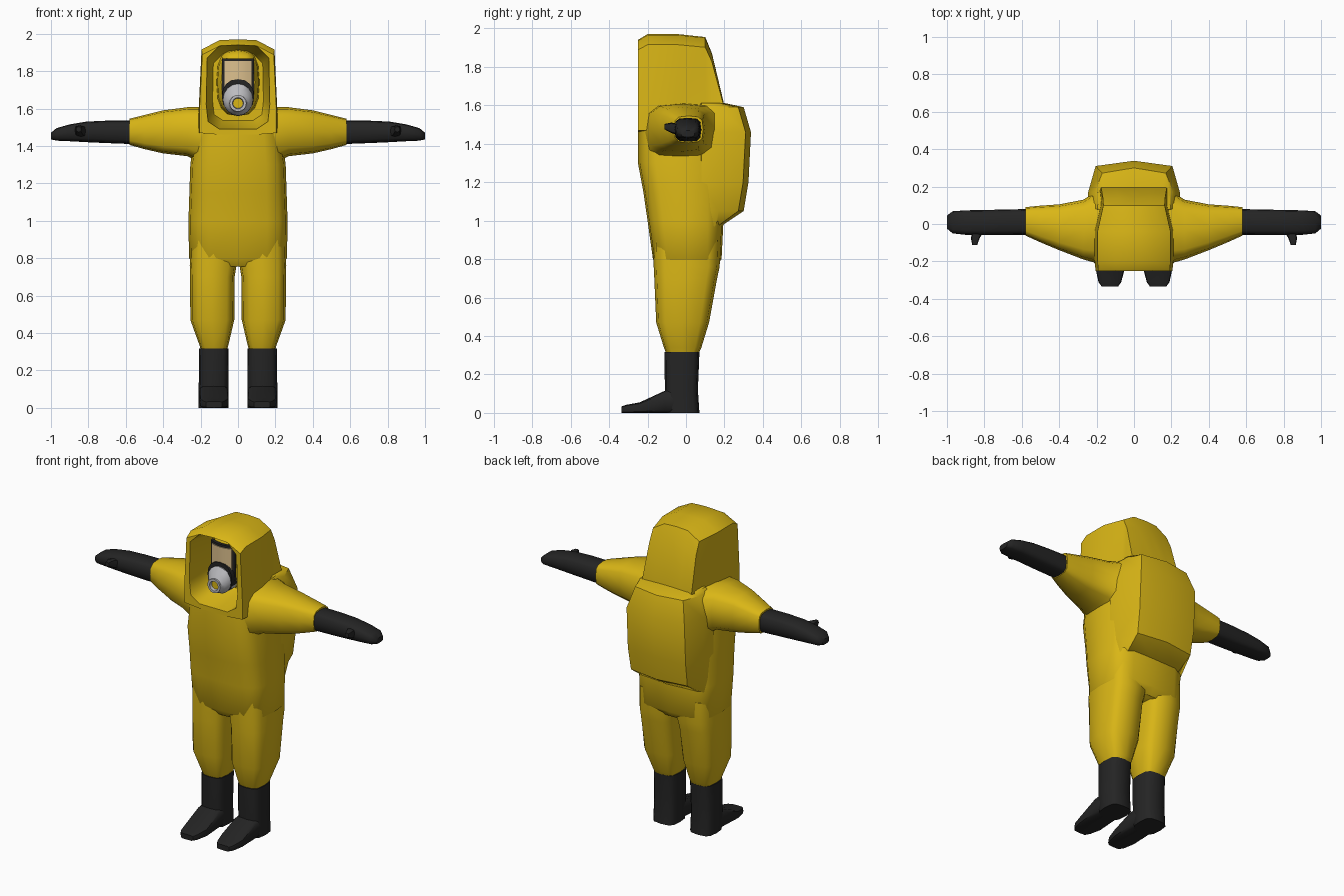
import bpy, bmesh, math


def material(name, color):
    m = bpy.data.materials.new(name)
    m.diffuse_color = (*color, 1)
    return m


YELLOW = material("suit_yellow", (0.70, 0.47, 0.008))
BLACK = material("rubber_black", (0.018, 0.018, 0.018))
GREY = material("respirator_grey", (0.50, 0.50, 0.52))
BEIGE = material("visor_beige", (0.72, 0.53, 0.27))


def ring(axis, pos, a0, a1, b0, b1, power=0.6, n=12):
    """Rounded-box outline across the given axis, between two pairs of limits."""
    pts = []
    for i in range(n):
        t = 2 * math.pi * i / n
        c, s = math.cos(t), math.sin(t)
        c = math.copysign(abs(c) ** power, c) if abs(c) > 1e-6 else 0
        s = math.copysign(abs(s) ** power, s) if abs(s) > 1e-6 else 0
        a = (a0 + a1) / 2 + c * (a1 - a0) / 2
        b = (b0 + b1) / 2 + s * (b1 - b0) / 2
        pts.append({"x": (pos, a, b), "y": (a, pos, b), "z": (a, b, pos)}[axis])
    return pts


def loft(name, rings, mat, side=1, angle=50):
    """Skin a list of outlines and cap both ends; side=-1 mirrors in x."""
    bm = bmesh.new()
    loops = [[bm.verts.new((x * side, y, z)) for x, y, z in r] for r in rings]
    for lo, hi in zip(loops, loops[1:]):
        for i in range(len(lo)):
            j = (i + 1) % len(lo)
            bm.faces.new((lo[i], lo[j], hi[j], hi[i]))
    bm.faces.new(loops[0])
    bm.faces.new(loops[-1])
    bmesh.ops.recalc_face_normals(bm, faces=bm.faces)
    me = bpy.data.meshes.new(name)
    bm.to_mesh(me)
    bm.free()
    me.materials.append(mat)
    ob = bpy.data.objects.new(name, me)
    bpy.context.collection.objects.link(ob)
    bpy.ops.object.select_all(action='DESELECT')
    ob.select_set(True)
    bpy.context.view_layer.objects.active = ob
    bpy.ops.object.shade_smooth_by_angle(angle=math.radians(angle))
    return ob


def mirrored(half):
    """Complete an x >= 0 outline, skipping points on the centre line."""
    return half + [(-x, y, z) for x, y, z in reversed(half) if x > 0]


# Torso: z, half width, front y, back y
torso = [(0.755, 0.22, -0.14, 0.15), (0.80, 0.262, -0.172, 0.185),
         (1.00, 0.265, -0.20, 0.195), (1.15, 0.26, -0.222, 0.20),
         (1.30, 0.255, -0.25, 0.20), (1.475, 0.23, -0.25, 0.20)]
loft("torso", [ring("z", z, -w, w, f, b, 0.55, 16) for z, w, f, b in torso], YELLOW)


# Hood with a recessed face opening
def hood_ring(y, top, k):
    half = [(0, 1.97), (0.1, 1.965), (0.195, 1.915), (0.21, 1.6), (0.21, 1.47), (0.1, 1.46)]
    return mirrored([(x * k, y, 1.46 + (z - 1.46) * (top - 1.46) / 0.51) for x, z in half])


def opening_ring(y, k):
    half = [(0, 1.94), (0.1, 1.935), (0.165, 1.87), (0.17, 1.62), (0.16, 1.53), (0.1, 1.49)]
    return mirrored([(x * k, y, 1.72 + (z - 1.72) * k) for x, z in half])


loft("hood", [hood_ring(0.195, 1.62, 0.9), hood_ring(0.135, 1.87, 0.85),
              hood_ring(0.10, 1.955, 0.84), hood_ring(-0.04, 1.97, 1.0),
              hood_ring(-0.20, 1.97, 1.0), hood_ring(-0.25, 1.94, 0.98),
              opening_ring(-0.25, 1.0), opening_ring(-0.10, 0.9),
              opening_ring(-0.03, 0.8)], YELLOW)

# Air pack bulge on the back: z, half width at the back, back y
pack = [(0.97, 0.19, 0.18), (1.05, 0.20, 0.30), (1.20, 0.205, 0.325),
        (1.46, 0.205, 0.338), (1.59, 0.17, 0.30), (1.612, 0.15, 0.20)]
loft("back_pack", [mirrored([(0, b, z), (w, b - 0.028 * min(1, b / 0.3), z),
                             (w + 0.04, min(b - 0.03, 0.17), z),
                             (w + 0.045, 0.08, z), (0.1, 0.06, z)])
                   for z, w, b in pack], YELLOW, angle=40)

for s, label in ((1, "left"), (-1, "right")):
    # Sleeve: x, front y, back y, bottom z, top z
    sleeve = [(0.18, -0.215, 0.19, 1.30, 1.61), (0.27, -0.19, 0.13, 1.345, 1.607),
              (0.40, -0.14, 0.105, 1.36, 1.59), (0.50, -0.098, 0.098, 1.383, 1.565),
              (0.58, -0.062, 0.09, 1.405, 1.545)]
    loft(label + "_sleeve", [ring("x", *r) for r in sleeve], YELLOW, s)

    # Glove and thumb
    glove = [(0.57, -0.058, 0.08, 1.41, 1.535), (0.70, -0.06, 0.077, 1.415, 1.535),
             (0.81, -0.06, 0.075, 1.42, 1.53), (0.90, -0.058, 0.073, 1.425, 1.515),
             (0.97, -0.05, 0.068, 1.428, 1.495), (1.0, -0.025, 0.045, 1.435, 1.47)]
    loft(label + "_glove", [ring("x", *r) for r in glove], BLACK, s)
    thumb = [(-0.02, 0.79, 0.86, 1.44, 1.50), (-0.075, 0.825, 0.872, 1.455, 1.51),
             (-0.112, 0.838, 0.865, 1.475, 1.503)]
    loft(label + "_thumb", [ring("y", *r, n=8) for r in thumb], BLACK, s)

    # Trouser leg: z, inner x, outer x, front y, back y
    leg = [(0.90, 0.0, 0.255, -0.17, 0.18), (0.76, 0.008, 0.258, -0.168, 0.175),
           (0.70, 0.018, 0.256, -0.165, 0.162), (0.47, 0.02, 0.255, -0.155, 0.12),
           (0.34, 0.05, 0.208, -0.115, 0.08), (0.315, 0.057, 0.20, -0.105, 0.068)]
    loft(label + "_leg", [ring("z", *r) for r in leg], YELLOW, s)

    # Boot shaft and foot
    shaft = [(0.0, 0.052, 0.21, -0.10, 0.07), (0.12, 0.052, 0.21, -0.11, 0.062),
             (0.318, 0.05, 0.208, -0.112, 0.07)]
    loft(label + "_boot_shaft", [ring("z", *r) for r in shaft], BLACK, s)
    foot = [(0.03, 0.06, 0.20, 0, 0.14), (-0.11, 0.052, 0.208, 0, 0.115),
            (-0.24, 0.05, 0.205, 0, 0.055), (-0.31, 0.068, 0.19, 0, 0.042),
            (-0.335, 0.085, 0.172, 0, 0.034)]
    loft(label + "_boot_foot", [ring("y", *r, 0.4) for r in foot], BLACK, s)

# Inner head cowl
cowl = [(-0.04, 0.115, 1.56, 1.92), (-0.11, 0.11, 1.57, 1.91), (-0.145, 0.09, 1.60, 1.88)]
loft("inner_cowl", [ring("y", y, -w, w, a, b, 0.75, 16) for y, w, a, b in cowl], YELLOW)


# Curved visor and its frame
def shield(name, w, z0, z1, y, mat):
    cols = [w * i / 3 for i in range(-3, 4)]
    rings = []
    for x in cols:
        f = y + 3 * x * x
        rings.append([(x, f, z0), (x, f, z1), (x, f + 0.02, z1), (x, f + 0.02, z0)])
    loft(name, rings, mat)


shield("visor_frame", 0.086, 1.65, 1.868, -0.175, BLACK)
shield("visor", 0.071, 1.66, 1.853, -0.181, BEIGE)

# Respirator: black seal, grey cone with hollow snout
loft("mask_seal", [ring("y", y, -0.086, 0.086, 1.57, 1.757, 0.9, 16)
                   for y in (-0.12, -0.186)], BLACK)
cone = [(-0.12, 0.082, 1.56, 1.735), (-0.192, 0.08, 1.562, 1.732),
        (-0.215, 0.058, 1.572, 1.70), (-0.232, 0.043, 1.585, 1.671),
        (-0.246, 0.045, 1.583, 1.673), (-0.246, 0.03, 1.598, 1.658),
        (-0.225, 0.027, 1.601, 1.655)]
loft("respirator", [ring("y", y, -w, w, a, b, 1, 16) for y, w, a, b in cone], GREY)
loft("filter_disc", [ring("y", y, -0.026, 0.026, 1.602, 1.654, 1, 16)
                     for y in (-0.224, -0.229)], YELLOW)
